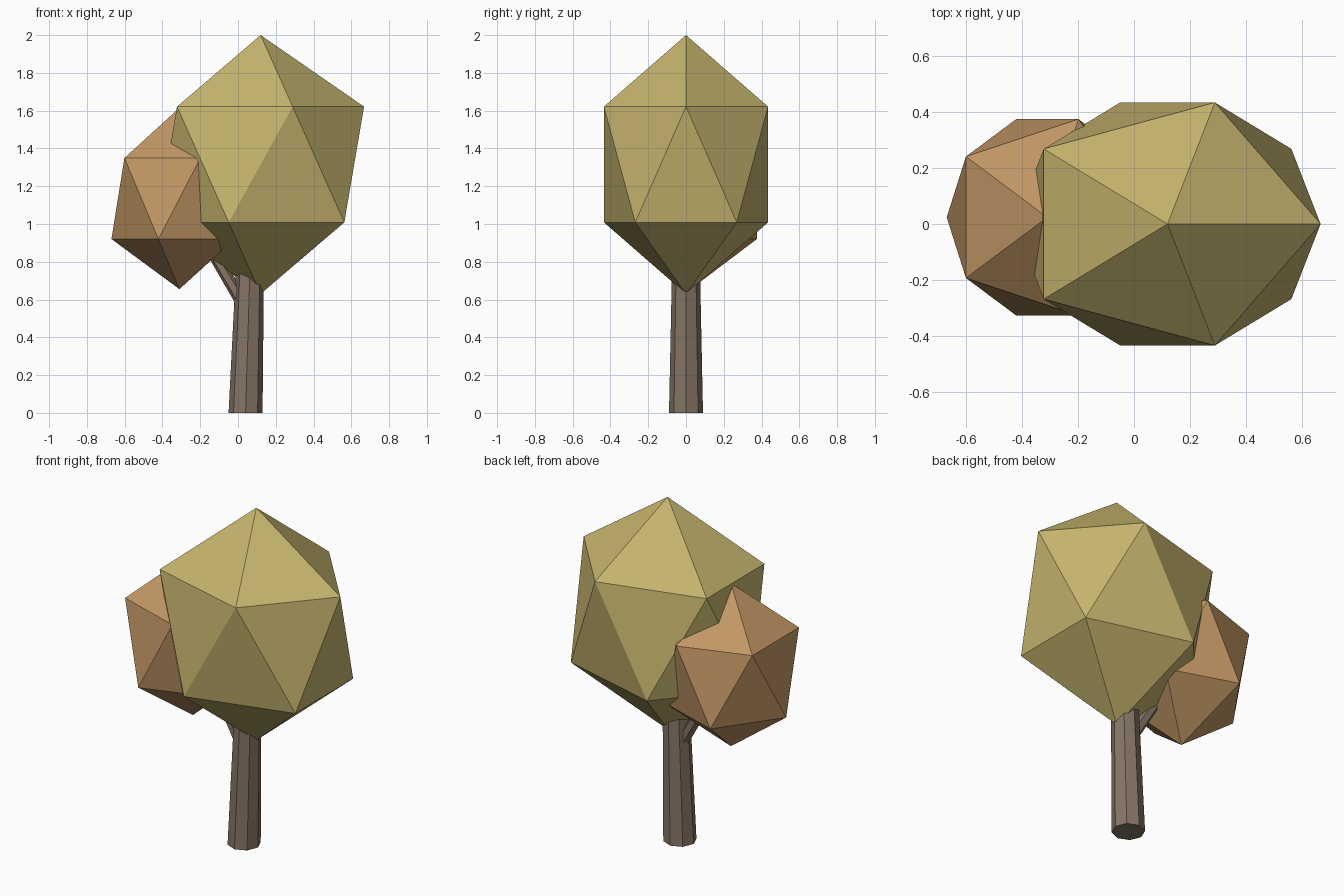
import bpy
from mathutils import Vector

if "Cube" in bpy.data.objects:
    bpy.data.objects.remove(bpy.data.objects["Cube"])


def material(name, color):
    m = bpy.data.materials.new(name)
    m.diffuse_color = (*color, 1)
    m.use_nodes = True
    m.node_tree.nodes["Principled BSDF"].inputs["Base Color"].default_value = m.diffuse_color
    return m


bark = material("brown bark", (0.235, 0.178, 0.132))
olive = material("olive yellow leaves", (0.56, 0.455, 0.155))
orange = material("orange tan leaves", (0.54, 0.31, 0.13))


def crown(name, centre, radii, mat):
    """Faceted leaf mass: a stretched icosahedron."""
    bpy.ops.mesh.primitive_ico_sphere_add(subdivisions=1, radius=1, location=centre)
    o = bpy.context.object
    o.name = name
    o.scale = radii
    bpy.ops.object.transform_apply(location=False, rotation=False, scale=True)
    o.data.materials.append(mat)
    return o


def limb(name, start, end, r1, r2, sides, shear=False):
    """Tapered prism from start to end; shear keeps the ends level."""
    a, b = Vector(start), Vector(end)
    d = b - a
    bpy.ops.mesh.primitive_cone_add(vertices=sides, radius1=r1, radius2=r2,
                                    depth=d.z if shear else d.length,
                                    location=(a + b) / 2)
    o = bpy.context.object
    o.name = name
    if shear:
        for v in o.data.vertices:
            v.co.x += d.x * v.co.z / d.z
            v.co.y += d.y * v.co.z / d.z
    else:
        o.rotation_euler = d.to_track_quat('Z', 'Y').to_euler()
    o.data.materials.append(bark)
    return o


# Leaning trunk and side branch
limb("trunk", (0.04, 0, 0), (0.075, 0, 1.15), 0.09, 0.066, 8, shear=True)
limb("side_branch", (0.05, 0, 0.54), (-0.25, 0.02, 1.04), 0.036, 0.026, 6)

# Two leaf masses
crown("main_crown", (0.12, 0, 1.315), (0.612, 0.511, 0.685), olive)
crown("side_crown", (-0.31, 0.024, 1.135), (0.4025, 0.413, 0.48), orange)
